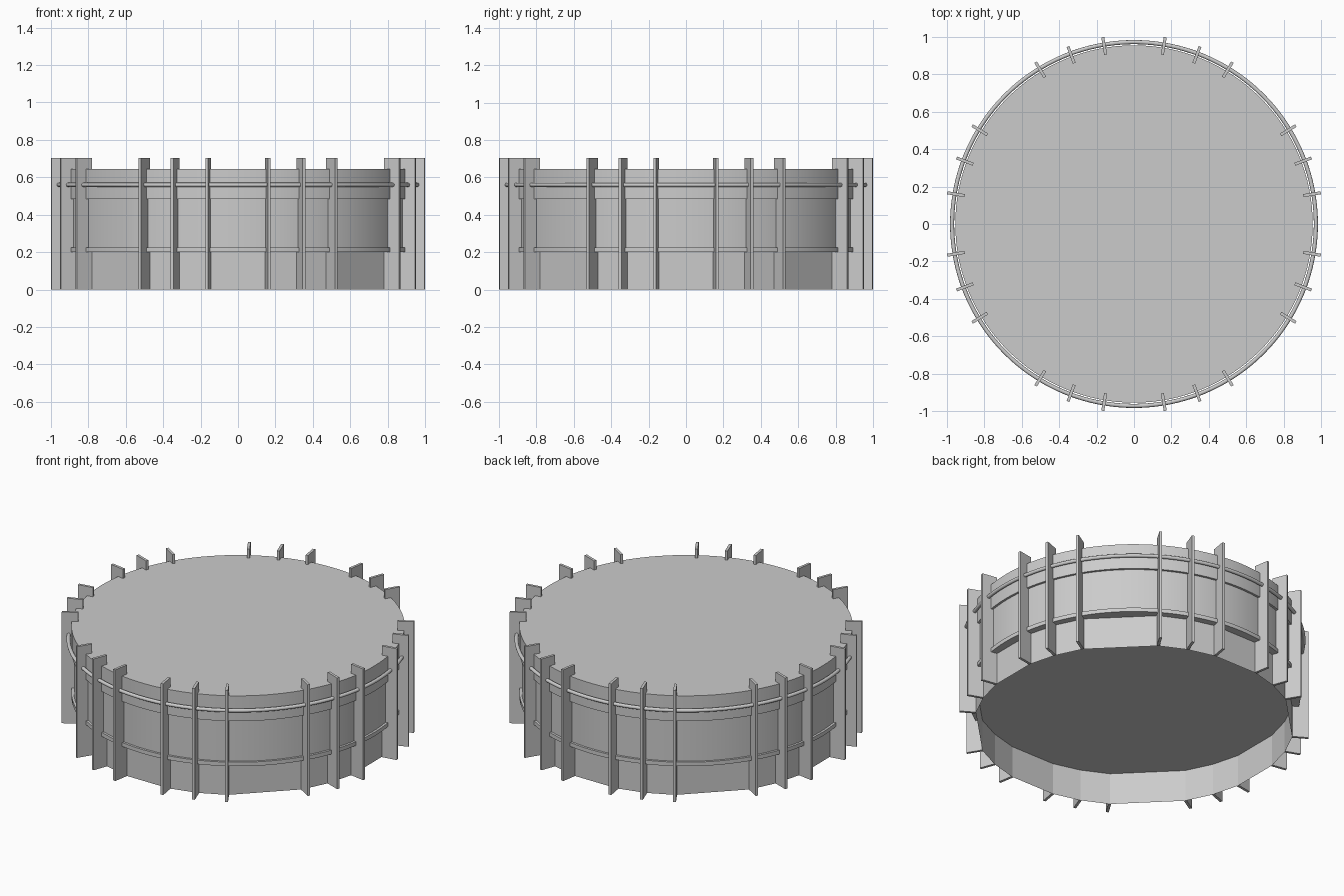
import bpy, bmesh
from math import sin, cos, radians, tau
from mathutils import Matrix

if "Cube" in bpy.data.objects:
    bpy.data.objects.remove(bpy.data.objects["Cube"], do_unlink=True)

grey = bpy.data.materials.new("light grey")
grey.use_nodes = True
grey.diffuse_color = (0.6, 0.6, 0.6, 1)
grey.node_tree.nodes["Principled BSDF"].inputs["Base Color"].default_value = (0.6, 0.6, 0.6, 1)

# Fins stand in groups of three on either side of each axis
SPREAD = (9.5, 20.4, 31.3)
FIN_ANGLES = sorted(radians(q + s * a) % tau
                    for q in (0, 90, 180, 270) for s in (-1, 1) for a in SPREAD)
BASE_R, FIN_R = 0.917, 1.012
BASE_TOP, FIN_TOP = 0.2, 0.703


def finish(name, bm, smooth=False):
    bmesh.ops.recalc_face_normals(bm, faces=bm.faces)
    mesh = bpy.data.meshes.new(name)
    bm.to_mesh(mesh)
    bm.free()
    mesh.materials.append(grey)
    obj = bpy.data.objects.new(name, mesh)
    bpy.context.collection.objects.link(obj)
    if smooth:
        bpy.ops.object.select_all(action="DESELECT")
        obj.select_set(True)
        bpy.context.view_layer.objects.active = obj
        bpy.ops.object.shade_smooth_by_angle(angle=radians(30))


def lathe(name, profile, closed=False, steps=128):
    """Turn a (radius, z) profile about z; open profiles get flat end caps."""
    bm = bmesh.new()
    rings = [[bm.verts.new((r * cos(tau * i / steps), r * sin(tau * i / steps), z))
              for i in range(steps)] for r, z in profile]
    pairs = list(zip(rings, rings[1:]))
    if closed:
        pairs.append((rings[-1], rings[0]))
    else:
        bm.faces.new(rings[0])
        bm.faces.new(rings[-1])
    for low, high in pairs:
        for i in range(steps):
            j = (i + 1) % steps
            bm.faces.new((low[i], low[j], high[j], high[i]))
    finish(name, bm, smooth=True)


# Faceted skirt, open underneath, with a corner at every fin
bm = bmesh.new()
low, high = [[bm.verts.new((BASE_R * cos(a), BASE_R * sin(a), z)) for a in FIN_ANGLES]
             for z in (0, BASE_TOP)]
for i in range(len(FIN_ANGLES)):
    bm.faces.new((low[i - 1], low[i], high[i], high[i - 1]))
finish("faceted_skirt", bm)

# Round drum: lower ledge, recessed wall and wide upper band
lathe("round_drum", [(0.955, BASE_TOP), (0.955, 0.225), (0.941, 0.225),
                     (0.941, 0.485), (0.955, 0.485), (0.955, 0.645)])

# Thin hoop running through the fins
lathe("hoop_rail", [(0.972 + 0.011 * cos(tau * k / 16), 0.56 + 0.011 * sin(tau * k / 16))
                    for k in range(16)], closed=True)

# Upright fins
for n, a in enumerate(FIN_ANGLES, 1):
    bm = bmesh.new()
    depth = FIN_R - BASE_R
    bmesh.ops.create_cube(bm, size=1, matrix=Matrix.Rotation(a, 4, "Z")
                          @ Matrix.Translation((BASE_R + depth / 2, 0, FIN_TOP / 2))
                          @ Matrix.Diagonal((depth, 0.016, FIN_TOP, 1)))
    finish(f"fin_{n:02d}", bm)
